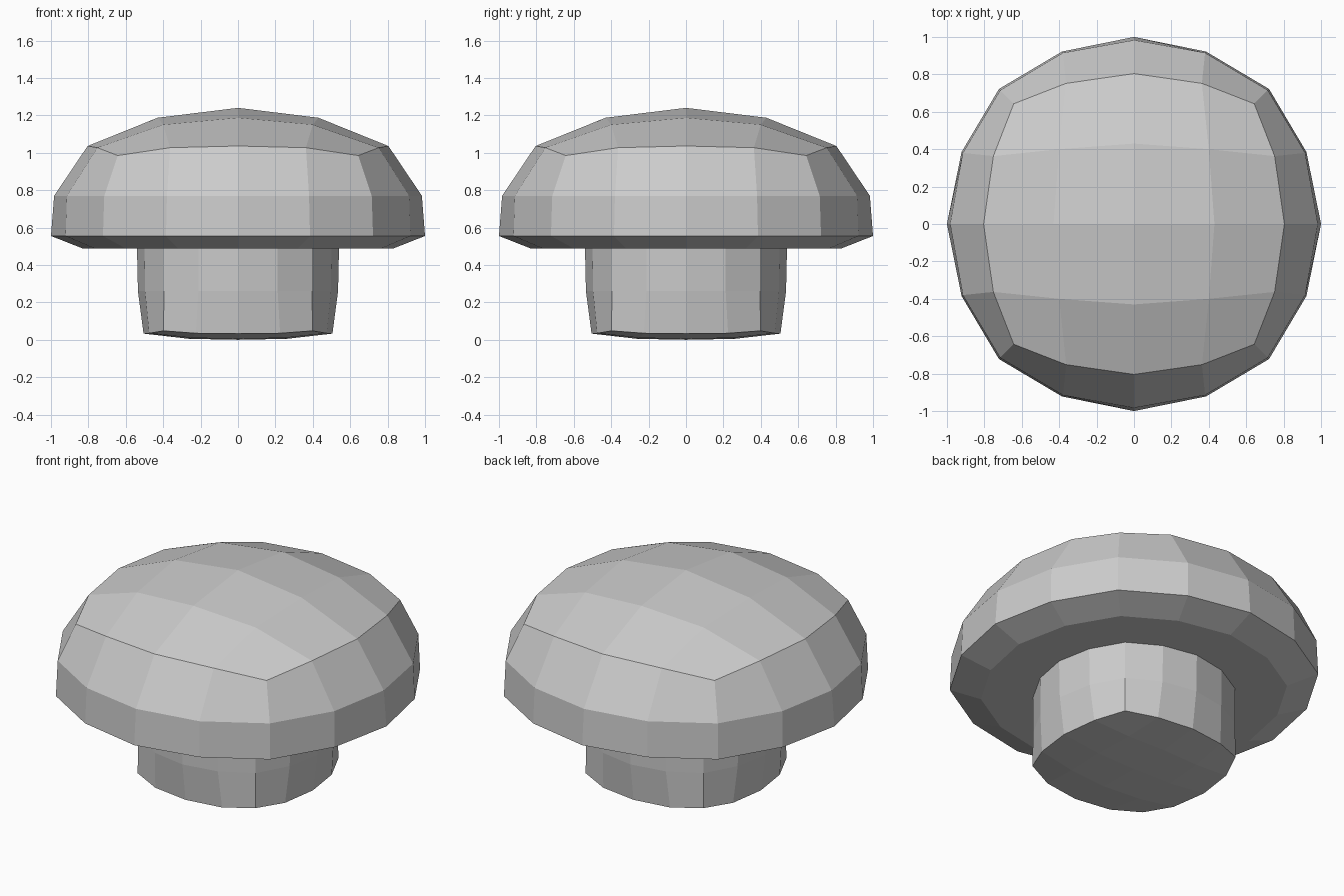
import bpy, bmesh

if "Cube" in bpy.data.objects:
    bpy.data.objects.remove(bpy.data.objects["Cube"])


def ring(mid, quarter, corner):
    """16 points from one octant: mid (r, z), quarter (long, short, z), corner (d, z)."""
    r, zm = mid
    a, b, zq = quarter
    d, zc = corner
    side = [(r, 0, zm), (a, b, zq), (d, d, zc), (b, a, zq)]
    pts = []
    for _ in range(4):
        pts += side
        side = [(-y, x, z) for x, y, z in side]
    return pts


def ring8(r, zm, d, zc):
    side = [(r, 0, zm), (d, d, zc)]
    pts = []
    for _ in range(4):
        pts += side
        side = [(-y, x, z) for x, y, z in side]
    return pts


def build(name, centre, inner, rings):
    """4x4 quad patch at the end, then lofted 16-sided rings."""
    bm = bmesh.new()
    c = bm.verts.new((0, 0, centre))
    i8 = [bm.verts.new(p) for p in ring8(*inner)]
    loops = [[bm.verts.new(p) for p in r] for r in rings]
    o = loops[0]
    for k in range(4):
        m, n, nx, pv = 2 * k, 2 * k + 1, (2 * k + 2) % 8, 4 * k
        bm.faces.new((c, i8[m], i8[n], i8[nx]))
        bm.faces.new((i8[m], o[pv], o[pv + 1], i8[n]))
        bm.faces.new((i8[n], o[pv + 1], o[pv + 2], o[pv + 3]))
        bm.faces.new((i8[n], o[pv + 3], o[(pv + 4) % 16], i8[nx]))
    for a, b in zip(loops, loops[1:]):
        for k in range(16):
            j = (k + 1) % 16
            bm.faces.new((a[k], b[k], b[j], a[j]))
    # close the joint so each part is a solid
    bm.faces.new(loops[-1])
    bmesh.ops.recalc_face_normals(bm, faces=bm.faces)
    me = bpy.data.meshes.new(name)
    bm.to_mesh(me)
    bm.free()
    ob = bpy.data.objects.new(name, me)
    bpy.context.collection.objects.link(ob)
    return ob


def flat_ring(r, a, b, d, z):
    return ring((r, z), (a, b, z), (d, z))


stem_top = flat_ring(0.54, 0.50, 0.21, 0.395, 0.488)

# Domed cap with a turned-in rim and flat underside
build("mushroom_cap", 1.24, (0.43, 1.187, 0.40, 1.15), [
    ring((0.804, 1.036), (0.752, 0.363, 1.027), (0.643, 0.985)),
    flat_ring(0.983, 0.915, 0.38, 0.715, 0.77),
    flat_ring(1.0, 0.922, 0.385, 0.722, 0.555),
    flat_ring(0.83, 0.765, 0.32, 0.60, 0.488),
    stem_top])

# Stem with a slightly rounded foot
build("mushroom_stem", 0.0, (0.26, 0.005, 0.245, 0.01), [
    ring((0.505, 0.033), (0.475, 0.225, 0.035), (0.398, 0.048)),
    flat_ring(0.535, 0.497, 0.212, 0.396, 0.26),
    stem_top])
